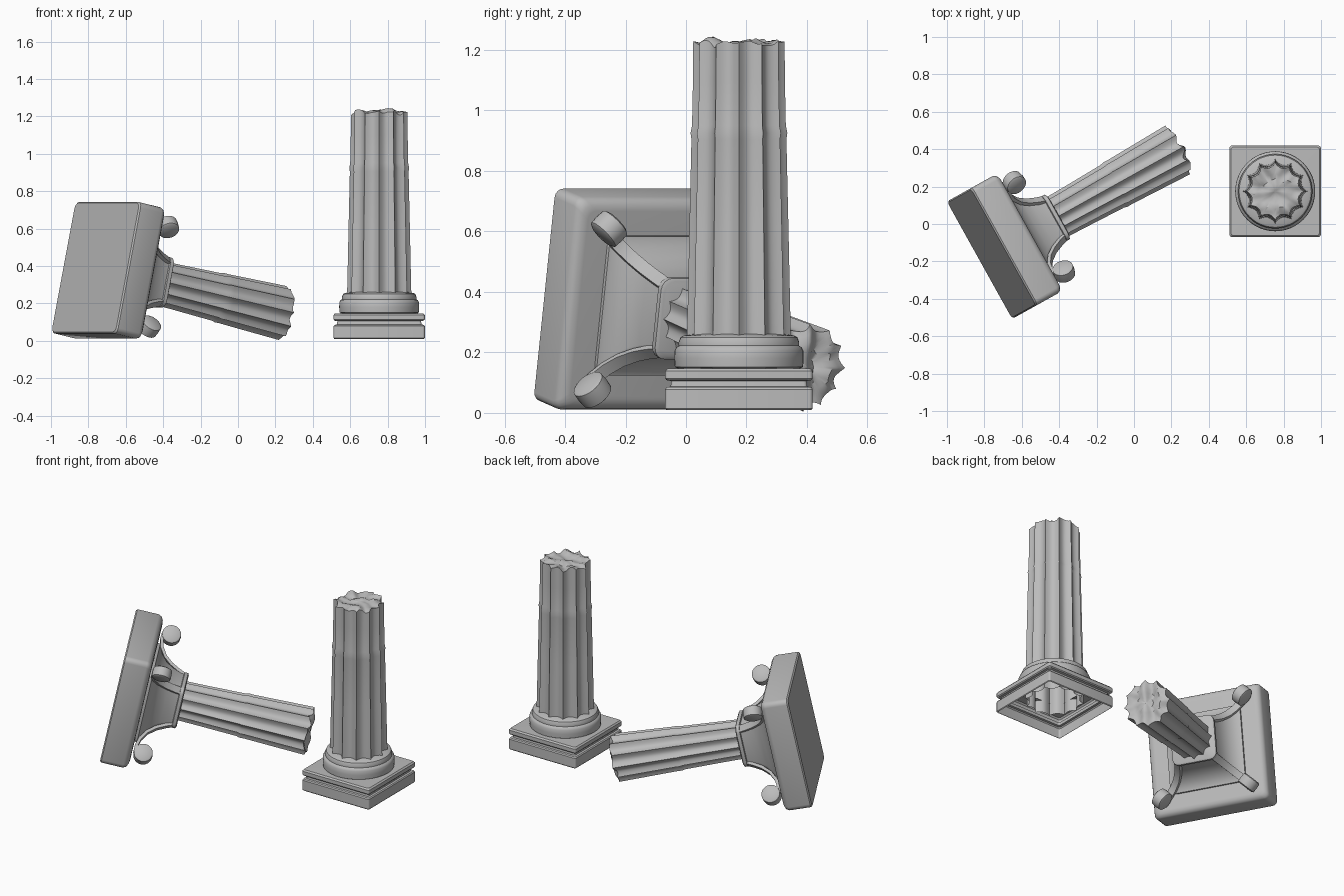
import bpy, bmesh, math
from mathutils import Vector, Matrix, noise

cube = bpy.data.objects.get("Cube")
if cube:
    bpy.data.objects.remove(cube)

stone = bpy.data.materials.new("grey_stone")
stone.use_nodes = True
COLOUR = (0.5, 0.5, 0.5, 1)
stone.diffuse_color = COLOUR
stone.node_tree.nodes["Principled BSDF"].inputs["Base Color"].default_value = COLOUR


def loft(name, rings, matrix, start=False, end=False, closed=False, smooth=35):
    """Skin a list of equal-sized point rings and place the result."""
    bm = bmesh.new()
    rows = [[bm.verts.new(p) for p in ring] for ring in rings]
    n = len(rows[0])
    pairs = list(zip(rows, rows[1:]))
    if closed:
        pairs.append((rows[-1], rows[0]))
    for low, high in pairs:
        for i in range(n):
            j = (i + 1) % n
            bm.faces.new((low[i], low[j], high[j], high[i]))
    if start:
        bm.faces.new(rows[0][::-1])
    if end:
        bm.faces.new(rows[-1])
    if start or end:
        bmesh.ops.recalc_face_normals(bm, faces=bm.faces[:])
    mesh = bpy.data.meshes.new(name)
    bm.to_mesh(mesh)
    bm.free()
    mesh.shade_smooth()
    mesh.set_sharp_from_angle(angle=math.radians(smooth))
    mesh.materials.append(stone)
    obj = bpy.data.objects.new(name, mesh)
    obj.matrix_world = matrix
    bpy.context.collection.objects.link(obj)
    return obj


def circle(radius, z, n=48):
    return [Vector((radius * math.cos(a), radius * math.sin(a), z))
            for a in (math.tau * i / n for i in range(n))]


def rounded_square(half, corner, z, steps=5):
    ring = []
    for q in range(4):
        middle = math.pi / 4 + q * math.pi / 2
        centre = Vector((math.cos(middle), math.sin(middle), 0)) * (half - corner) * math.sqrt(2)
        for s in range(steps):
            a = middle + math.pi / 2 * (s / (steps - 1) - 0.5)
            ring.append(centre + Vector((corner * math.cos(a), corner * math.sin(a), z)))
    return ring


FLUTES, STEPS = 12, 8


def fluted(radius, z, depth=0.15):
    ring = []
    for i in range(FLUTES * STEPS):
        p = (i % STEPS) / STEPS
        r = radius * (1 - depth * math.sin(math.pi * p) ** 0.8)
        a = math.tau * i / (FLUTES * STEPS)
        ring.append(Vector((r * math.cos(a), r * math.sin(a), z)))
    return ring


def broken_shaft(name, profile, matrix, seed):
    """Fluted shaft whose last ring ends in a ragged fracture."""
    rings = [fluted(r, z) for r, z in profile]
    radius, top = profile[-1]
    for scale in (1, 0.85, 0.65, 0.45, 0.25, 0.05):
        ring = fluted(radius * scale, top, 0.15 * scale)
        for p in ring:
            rough = noise.noise(Vector((p.x * 17, p.y * 17, seed)))
            p.z += 0.03 * rough + 0.006 * math.sin(p.x * 70 + seed)
        rings.append(ring)
    rings.pop(len(profile) - 1)
    return loft(name, rings, matrix, end=True, smooth=40)


# Standing column: hollow plinth, round base and broken shaft
stand = Matrix.Translation((0.755, 0.175, 0))
plinth = [(0.240, 0.01), (0.244, 0.015), (0.244, 0.078), (0.239, 0.085),
          (0.226, 0.087), (0.224, 0.105), (0.239, 0.108), (0.244, 0.114),
          (0.244, 0.138), (0.236, 0.147), (0.145, 0.148)]
loft("plinth", [rounded_square(h, 0.012, z) for h, z in plinth], stand)

base = [(0.200, 0.146), (0.212, 0.152), (0.214, 0.18), (0.213, 0.205), (0.207, 0.217),
        (0.199, 0.222), (0.199, 0.235), (0.193, 0.25), (0.182, 0.256), (0.140, 0.262)]
loft("base_moulding", [circle(r, z) for r, z in base], stand)

broken_shaft("standing_shaft",
             [(0.172, 0.07), (0.172, 0.24), (0.170, 0.32), (0.164, 0.6), (0.157, 0.905),
              (0.160, 0.925), (0.155, 0.95), (0.152, 1.1), (0.151, 1.225)], stand, 3.1)

# Fallen column: its local z runs from the slab's outer face along the shaft
tilt, turn = math.radians(12), math.radians(29.1)
flat = Vector((math.cos(turn), math.sin(turn), 0))
side = Vector((-math.sin(turn), math.cos(turn), 0))
axis = flat * math.cos(tilt) - Vector((0, 0, math.sin(tilt)))
up = axis.cross(side)
fallen = Matrix((side, up, axis)).transposed().to_4x4()
fallen.translation = (-0.762, -0.158, 0.392)

slab = [(0.352, 0.0), (0.359, 0.008), (0.359, 0.14), (0.352, 0.158),
        (0.336, 0.17), (0.318, 0.173)]
loft("capital_slab", [rounded_square(h, 0.03, z) for h, z in slab],
     fallen, start=True, end=True)

flare = [(0.235, 0.165), (0.235, 0.188), (0.222, 0.192), (0.19, 0.215),
         (0.162, 0.25), (0.142, 0.295), (0.130, 0.35), (0.128, 0.375)]
loft("capital_flare", [rounded_square(h, 0.035, z) for h, z in flare],
     fallen, start=True, end=True)

neck = [(0.125, 0.365), (0.137, 0.37), (0.137, 0.39), (0.128, 0.396)]
loft("neck_plate", [rounded_square(h, 0.04, z) for h, z in neck],
     fallen, start=True, end=True)

broken_shaft("fallen_shaft",
             [(0.119, 0.37), (0.122, 0.5), (0.130, 0.755), (0.135, 0.775),
              (0.134, 0.80), (0.139, 0.95), (0.146, 1.165)], fallen, 8.4)

# Corner straps curling into rolled scrolls
drop = [(1, -0.02), (1, 0.02)]
path = [(0.155, 0.385), (0.178, 0.33), (0.205, 0.28), (0.245, 0.233),
        (0.295, 0.202), (0.345, 0.189), (0.385, 0.19)]
scroll = [(0.046, -0.034), (0.056, -0.028), (0.058, 0.0), (0.056, 0.028), (0.046, 0.034)]
for k in range(4):
    corner = fallen @ Matrix.Rotation(math.pi / 4 + k * math.pi / 2, 4, "Z")
    strap = []
    for i, (x, z) in enumerate(path):
        before, after = path[max(i - 1, 0)], path[min(i + 1, len(path) - 1)]
        along = Vector((after[0] - before[0], 0, after[1] - before[1])).normalized()
        out = Vector((-along.z, 0, along.x)) * 0.009
        mid, wide = Vector((x, 0, z)), Vector((0, 0.022, 0))
        strap.append([mid - out - wide, mid - out + wide, mid + out + wide, mid + out - wide])
    loft("scroll_strap_%d" % (k + 1), strap, corner, start=True, end=True)
    roll = corner @ Matrix.Translation((0.385, 0, 0.24)) @ Matrix.Rotation(math.pi / 2, 4, "X")
    loft("scroll_%d" % (k + 1), [circle(r, z, 24) for r, z in scroll],
         roll, start=True, end=True)
